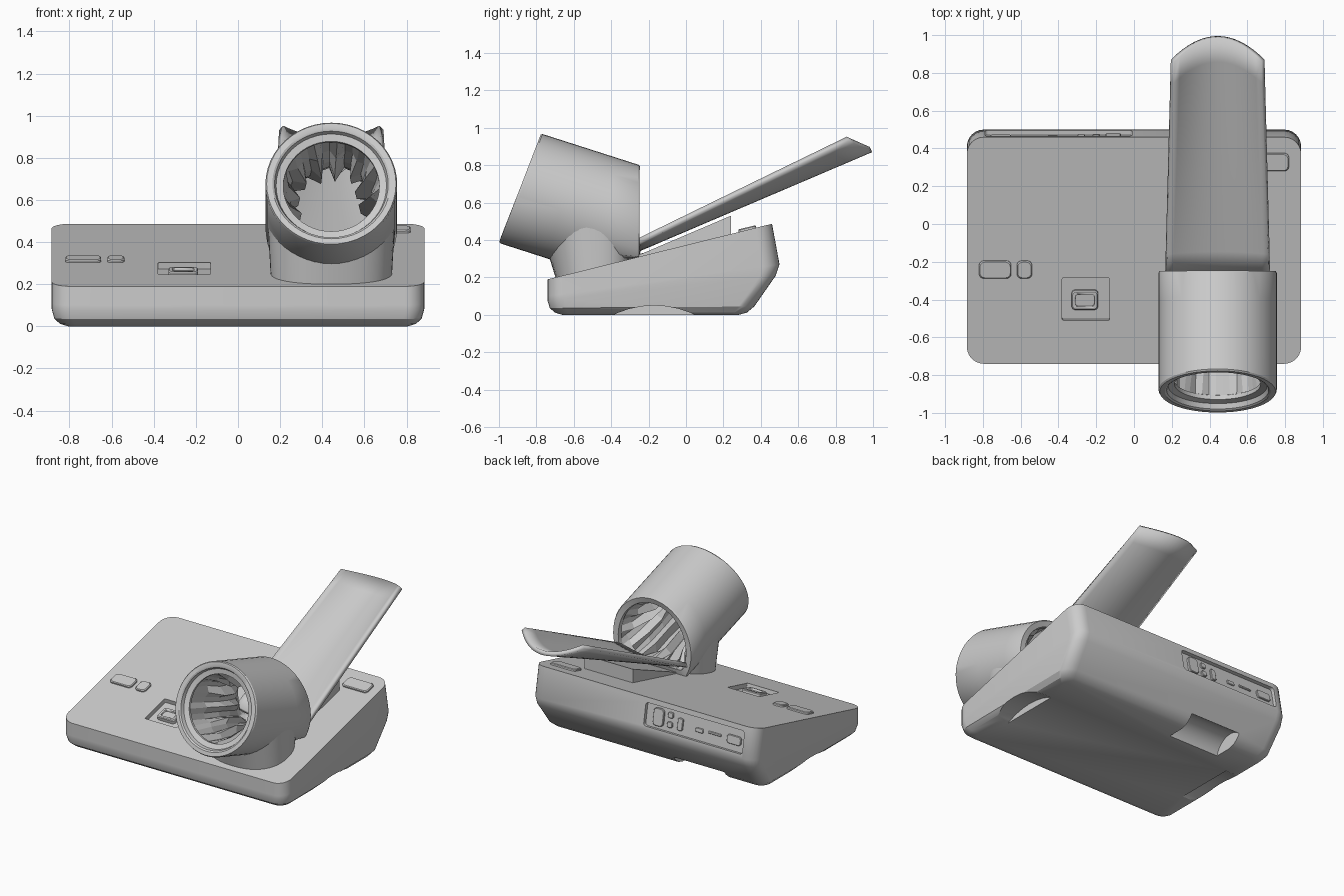
import bpy, bmesh, random
from math import sin, cos, pi, atan, sqrt, radians
from mathutils import Matrix, Vector

if "Cube" in bpy.data.objects:
    bpy.data.objects.remove(bpy.data.objects["Cube"])

random.seed(4)
CX = 0.443                      # cuff and armrest centre line
SLOPE = 0.2475
top_z = lambda y: 0.19 + SLOPE * (y + 0.74)


def finish(name, bm, smooth=True):
    bmesh.ops.recalc_face_normals(bm, faces=bm.faces)
    me = bpy.data.meshes.new(name)
    bm.to_mesh(me)
    bm.free()
    ob = bpy.data.objects.new(name, me)
    bpy.context.collection.objects.link(ob)
    if smooth:
        bpy.ops.object.select_all(action='DESELECT')
        ob.select_set(True)
        bpy.context.view_layer.objects.active = ob
        bpy.ops.object.shade_smooth_by_angle(angle=radians(30))
    return ob


def loft(name, rings, caps=True, wrap=False, smooth=True):
    bm = bmesh.new()
    vs = [[bm.verts.new(p) for p in r] for r in rings]
    n = len(vs[0])
    pairs = list(zip(vs, vs[1:])) + ([(vs[-1], vs[0])] if wrap else [])
    for a, b in pairs:
        for i in range(n):
            j = (i + 1) % n
            bm.faces.new((a[i], a[j], b[j], b[i]))
    if caps:
        bm.faces.new(vs[0])
        bm.faces.new(vs[-1])
    return finish(name, bm, smooth)


def rrect(x0, x1, y0, y1, r, seg=6):
    pts = []
    for k, (cx, cy) in enumerate([(x1 - r, y1 - r), (x0 + r, y1 - r), (x0 + r, y0 + r), (x1 - r, y0 + r)]):
        for i in range(seg + 1):
            a = (k + i / seg) * pi / 2
            pts.append((cx + r * cos(a), cy + r * sin(a)))
    return pts


def pad(name, M, x0, x1, y0, y1, r, z0, z1, soft=0.0):
    """Rounded slab on the plane M, optionally with a chamfered top."""
    levels = [(z0, 0), (z1 - soft, 0)] + ([(z1, soft)] if soft else [])
    return loft(name, [[M @ Vector((x, y, z)) for x, y in rrect(x0 + d, x1 - d, y0 + d, y1 - d, r)]
                       for z, d in levels])


def cut(target, cutter):
    cutter.hide_render = True
    m = target.modifiers.new("cut", 'BOOLEAN')
    m.operation, m.solver, m.object = 'DIFFERENCE', 'EXACT', cutter
    bpy.context.view_layer.objects.active = target
    bpy.ops.object.modifier_apply(modifier=m.name)
    bpy.data.objects.remove(cutter)


def bar(name, x0, x1, y, z, r, n=48):
    """Cylinder lying along x."""
    return loft(name, [[(x, y + r * cos(2 * pi * i / n), z + r * sin(2 * pi * i / n)) for i in range(n)]
                       for x in (x0, x1)])


# Wedge-shaped body: half width, front y, back y, front z, back z, corner radius
rings = []
for hw, yf, yb, zf, zb, r in [(.805, -.66, .28, 0, 0, .05), (.845, -.70, .325, .012, .012, .07),
                              (.872, -.728, .365, .036, .045, .085), (.885, -.74, .48, .075, .21, .09),
                              (.885, -.74, .5, .10, .27, .09), (.885, -.74, .46, .19, .487, .09)]:
    rings.append([(x, y, zf + (zb - zf) * (y - yf) / (yb - yf)) for x, y in rrect(-hw, hw, yf, yb, r)])
body = loft("body", rings)

# Planes for details: sloped top and leaning back face
TOP = Matrix.Translation((0, 0, top_z(0))) @ Matrix.Rotation(atan(SLOPE), 4, 'X')
up = Vector((0, -.04, .217)).normalized()
out = up.cross(Vector((1, 0, 0))) * -1
if out.y < 0:
    out = -out
side = up.cross(out)
BACK = Matrix.Translation((0, .48, .3785)) @ Matrix((side, up, out)).transposed().to_4x4()

# Grip notches, battery hatch hollow, port recess and display window
for s in (-1, 1):
    cut(body, bar("grip_cutter", s * .74, s * 1.0, -.17, -.46, .51))
cut(body, bar("hatch_cutter", -.57, -.17, .29, -.03, .135))
cut(body, pad("port_cutter", BACK, .01, .79, -.085, .075, .02, -.025, .05))
cut(body, pad("window_cutter", TOP, -.38, -.13, -.525, -.294, .006, -.03, .05))
bpy.ops.object.select_all(action='DESELECT')
body.select_set(True)
bpy.context.view_layer.objects.active = body
bpy.ops.object.shade_smooth_by_angle(angle=radians(30))

# Buttons on the top
for name, x0, x1, y0, y1 in [("wide_button", -.82, -.65, -.295, -.20), ("small_button", -.62, -.54, -.295, -.20),
                             ("start_button", .62, .82, .29, .387)]:
    pad(name, TOP, x0, x1, y0, y1, .025, -.01, .014, .005)
key = pad("window_key", TOP, -.33, -.19, -.47, -.365, .02, -.04, -.002, .005)
cut(key, pad("key_cutter", TOP, -.31, -.21, -.45, -.385, .015, -.015, .02))

# Sockets in the back recess
for i, (x0, x1, y0, y1, h) in enumerate([(.07, .15, -.065, .055, .016), (.18, .22, .01, .05, .012),
                                         (.18, .22, -.055, -.015, .012), (.26, .30, -.055, .03, .012),
                                         (.40, .46, -.03, 0, .008), (.50, .60, -.016, 0, .008),
                                         (.65, .76, -.04, .02, .012)]):
    pad(f"socket_{i}", BACK, x0, x1, y0, y1, min(x1 - x0, y1 - y0) * .3, -.03, -.025 + h, .003)

# Cuff: tilted drum with slanted ends, lower side resting on the body
C = Vector((CX, -.8875, .677))
A = Vector((0, .952, -.305))
V = Vector((0, .305, .952))
REAR = 0.67


def drum(t, r, a, gap):
    """Point on the drum: t runs 0 (front) to 1 (rear)."""
    s = .057 * .313 * sin(a) * (1 - t) + (REAR - .096 * sin(a)) * t
    p = C + A * s + Vector((r * cos(a), 0, 0)) + V * (r * sin(a))
    p.z = max(p.z, top_z(p.y) + gap)
    return p


N = 48
prof = [(.015, .313, 0), (.35, .313, 0), (.55, .313, 0), (.75, .313, 0), (.985, .313, 0), (1, .308, .0),
        (1, .268, .035), (.75, .262, .035), (.5, .262, .035), (.3, .255, .035), (.1, .245, .035),
        (.09, .228, .03), (.06, .228, .03), (.045, .262, .03), (.01, .270, .03), (0, .28, 0), (0, .307, 0)]
loft("cuff_shell", [[drum(t, r, 2 * pi * i / N, g) for i in range(N)] for t, r, g in prof], caps=False, wrap=True)

# Pleated fabric lining inside the cuff
PL = 39
jit = [random.uniform(-.02, .02) for _ in range(PL)]
lining = []
for t, r, fold in [(.09, .235, 0), (.3, .225, .03), (.5, .205, .065), (.7, .215, .065), (.88, .24, .03), (.96, .262, 0)]:
    lining.append([drum(t + (jit[i] if fold else 0), r - fold * (i % 3 == 0) + jit[i] * (fold > 0),
                        2 * pi * i / PL, .04) for i in range(PL)])
loft("cuff_lining", lining, caps=False, smooth=False)

# Oval neck joining cuff and body
sgn = lambda v: abs(v) ** .85 * (1 if v > 0 else -1)
low, high = [], []
for i in range(N):
    c, s = sgn(cos(2 * pi * i / N)), sgn(sin(2 * pi * i / N))
    low.append((CX + .288 * c, -.48 + .215 * s, top_z(-.48 + .215 * s) - .01))
    x, y = .303 * c, -.495 + .235 * s
    z = .677 - .32 * (y + .8875) - sqrt(max(.306 ** 2 - x * x, 0)) / .952
    high.append((CX + x, y, max(z, top_z(y) + .01)))
loft("cuff_neck", [low, high], caps=False)

# Armrest: shallow trough rising to the back, with a rounded end
bm = bmesh.new()
U, W = 10, 16
grid = []
for j in range(U + 1):
    u = j / U
    edge = Vector((0, -.26, .375)).lerp(Vector((0, .87, .932)), u)
    mid = Vector((0, -.26, .335)).lerp(Vector((0, .995, .87)), u)
    row = []
    for k in range(W + 1):
        v = 2 * k / W - 1
        p = edge.lerp(mid, 1 - v * v)
        row.append(bm.verts.new((CX + (.278 - .03 * u) * v, p.y, p.z)))
    grid.append(row)
for j in range(U):
    for k in range(W):
        bm.faces.new((grid[j][k], grid[j][k + 1], grid[j + 1][k + 1], grid[j + 1][k]))
rest = finish("armrest", bm)
sol = rest.modifiers.new("thickness", 'SOLIDIFY')
sol.thickness, sol.offset = .03, -1

# Wedge support under the armrest
side_profile = [(-.3, .27), (.24, .42), (.24, .53), (-.3, .30)]
loft("armrest_support", [[(CX + dx, y, z) for y, z in side_profile] for dx in (-.19, .19)])
